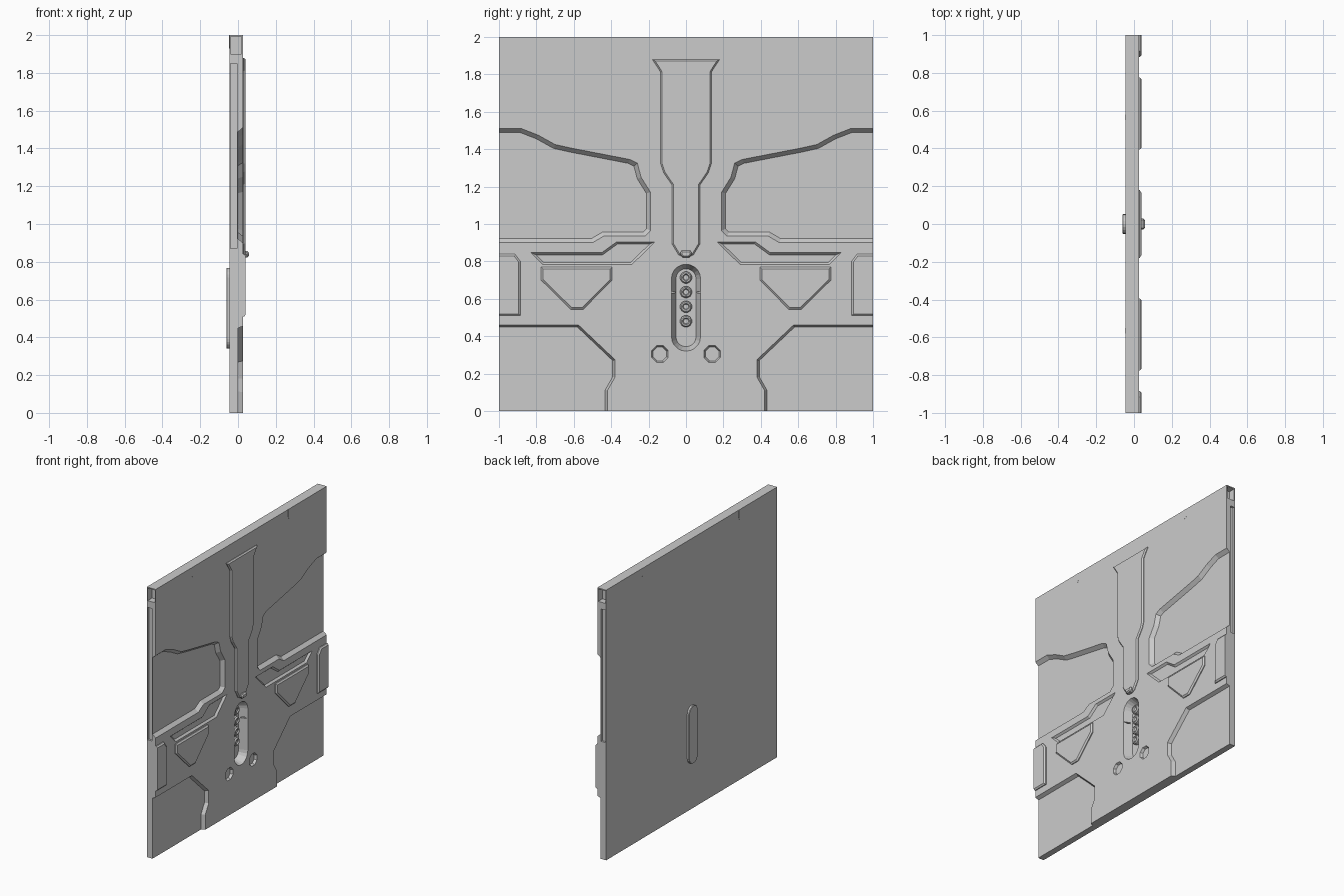
import bpy, bmesh, math
from mathutils import Vector

if "Cube" in bpy.data.objects:
    bpy.data.objects.remove(bpy.data.objects["Cube"])

FRONT, BACK = 0.026, -0.046   # main slab faces along x


def inset_poly(pts, d):
    """Mitred inward offset of a counter-clockwise (y, z) polygon."""
    out, n = [], len(pts)
    for i in range(n):
        a, b, c = (Vector(pts[(i + k) % n]) for k in (-1, 0, 1))
        e1, e2 = (b - a).normalized(), (c - b).normalized()
        n1, n2 = Vector((-e1.y, e1.x)), Vector((-e2.y, e2.x))
        m = n1 + n2
        out.append(b + m * (d / max(0.2, 1 + n1.dot(n2))))
    return out


def loft(name, pts, rings, clamp=False, smooth=False):
    """Stack inset copies of a (y, z) outline along x; rings = (x, inset)."""
    area = sum(pts[i - 1][0] * pts[i][1] - pts[i][0] * pts[i - 1][1] for i in range(len(pts)))
    if area < 0:
        pts = pts[::-1]
    bm = bmesh.new()
    loops = []
    for x, d in rings:
        loop = inset_poly(pts, d)
        loops.append([bm.verts.new((x, max(-1, min(1, p[0])) if clamp else p[0], p[1])) for p in loop])
    n = len(pts)
    for lo, hi in zip(loops, loops[1:]):
        for i in range(n):
            bm.faces.new((lo[i], lo[(i + 1) % n], hi[(i + 1) % n], hi[i]))
    bm.faces.new(loops[0][::-1])
    bm.faces.new(loops[-1])
    bmesh.ops.recalc_face_normals(bm, faces=bm.faces)
    me = bpy.data.meshes.new(name)
    bm.to_mesh(me)
    bm.free()
    ob = bpy.data.objects.new(name, me)
    bpy.context.collection.objects.link(ob)
    return ob


def rect(y0, y1, z0, z1):
    return [(y0, z0), (y1, z0), (y1, z1), (y0, z1)]


def ngon(y, z, r, n):
    return [(y + r * math.cos(math.tau * (i + .5) / n), z + r * math.sin(math.tau * (i + .5) / n)) for i in range(n)]


def capsule(r, z0, z1, n=10):
    top = [(r * math.cos(math.pi * i / n), z1 - r + r * math.sin(math.pi * i / n)) for i in range(n + 1)]
    return top + [(-y, z0 + z1 - z) for y, z in top]


def cut(target, cutter):
    m = target.modifiers.new("cut", 'BOOLEAN')
    m.operation, m.solver, m.object = 'DIFFERENCE', 'EXACT', cutter
    bpy.context.view_layer.objects.active = target
    bpy.ops.object.modifier_apply(modifier=m.name)
    bpy.data.objects.remove(cutter)


def recess(pts, floor, slope):
    cut(slab, loft("cutter", pts, [(0.1, 0), (FRONT, 0), (floor, slope)]))


def flip(pts, s):
    return [(s * y, z) for y, z in pts]


# Main door slab
slab = loft("door_slab", rect(-1, 1, 0, 2), [(BACK, 0), (FRONT, 0)])

# Half outlines (y > 0), mirrored below
upper_wing = [(1.1, 1.51), (0.88, 1.51), (0.79, 1.475), (0.70, 1.425), (0.61, 1.405), (0.30, 1.345),
              (0.26, 1.325), (0.24, 1.25), (0.19, 1.17), (0.19, 0.965), (0.22, 0.935), (0.44, 0.935),
              (0.50, 0.90), (1.1, 0.90)]
lower_wing = [(1.1, 0.46), (0.575, 0.46), (0.38, 0.275), (0.38, 0.18), (0.42, 0.11), (0.42, -0.1), (1.1, -0.1)]
chevron = [(0.165, 0.905), (0.29, 0.783), (0.765, 0.783), (0.83, 0.847), (0.45, 0.847), (0.37, 0.905)]
shield = [(0.395, 0.77), (0.395, 0.70), (0.55, 0.543), (0.615, 0.543), (0.775, 0.70), (0.775, 0.77)]
edge_pod = [(1.02, 0.51), (0.885, 0.51), (0.885, 0.80), (0.915, 0.84), (1.02, 0.84)]
pin = [(0.55, 2), (0.55, 1.945), (0.557, 1.93), (0.573, 1.93), (0.58, 1.945), (0.58, 2)]

for s, side in ((1, "right"), (-1, "left")):
    recess(flip(upper_wing, s), 0.0, 0.022)
    recess(flip(lower_wing, s), 0.0, 0.012)
    recess(flip(chevron, s), 0.012, 0.012)
    recess(ngon(s * 0.14, 0.305, 0.048, 8), 0.008, 0.008)
    # Pockets in the side edges
    cut(slab, loft("cutter", flip(rect(0.95, 1.1, 1.9, 1.992), s), [(-0.039, 0), (0.019, 0)]))
    cut(slab, loft("cutter", flip(rect(0.985, 1.1, 0.87, 1.85), s), [(-0.04, 0), (-0.005, 0)]))
    # Raised plates and top pins
    raised = [(FRONT - 0.01, 0), (0.032, 0), (0.041, 0.010)]
    loft("shield_plate_" + side, flip(shield, s), raised)
    loft("edge_pod_" + side, flip(edge_pod, s), raised, clamp=True)
    loft("top_pin_" + side, flip(pin, s), [(BACK - 0.001, 0), (FRONT + 0.001, 0)])

# Control slot, with a thin seam across its wall
recess(capsule(0.078, 0.32, 0.785), -0.034, 0.024)
cut(slab, loft("cutter", rect(-0.078, 0.078, 0.632, 0.64), [(-0.02, 0), (0.1, 0)]))
loft("slot_housing", capsule(0.052, 0.34, 0.768), [(-0.062, 0.003), (-0.058, 0), (-0.04, 0)])
for i in range(4):
    loft("button_%d" % (i + 1), ngon(0, 0.48 + 0.078 * i, 0.032, 12),
         [(-0.036, 0), (-0.012, 0), (-0.004, 0.006), (-0.004, 0.013), (-0.012, 0.018)])

# Central spine plate and the tab at its foot
half = [(0.02, 0.825), (0.04, 0.835), (0.076, 0.895), (0.076, 1.21), (0.12, 1.275), (0.135, 1.32),
        (0.135, 1.81), (0.15, 1.835), (0.18, 1.88)]
loft("spine_plate", half + flip(half, -1)[::-1],
     [(FRONT - 0.01, 0), (0.03, 0), (0.039, 0.008)])
tab = [(-0.03, 0.838), (-0.018, 0.822), (0.018, 0.822), (0.03, 0.838), (0.03, 0.848), (0.022, 0.858),
       (-0.022, 0.858), (-0.03, 0.848)]
loft("spine_tab", tab, [(FRONT - 0.01, 0), (0.048, 0), (0.057, 0.008)])
